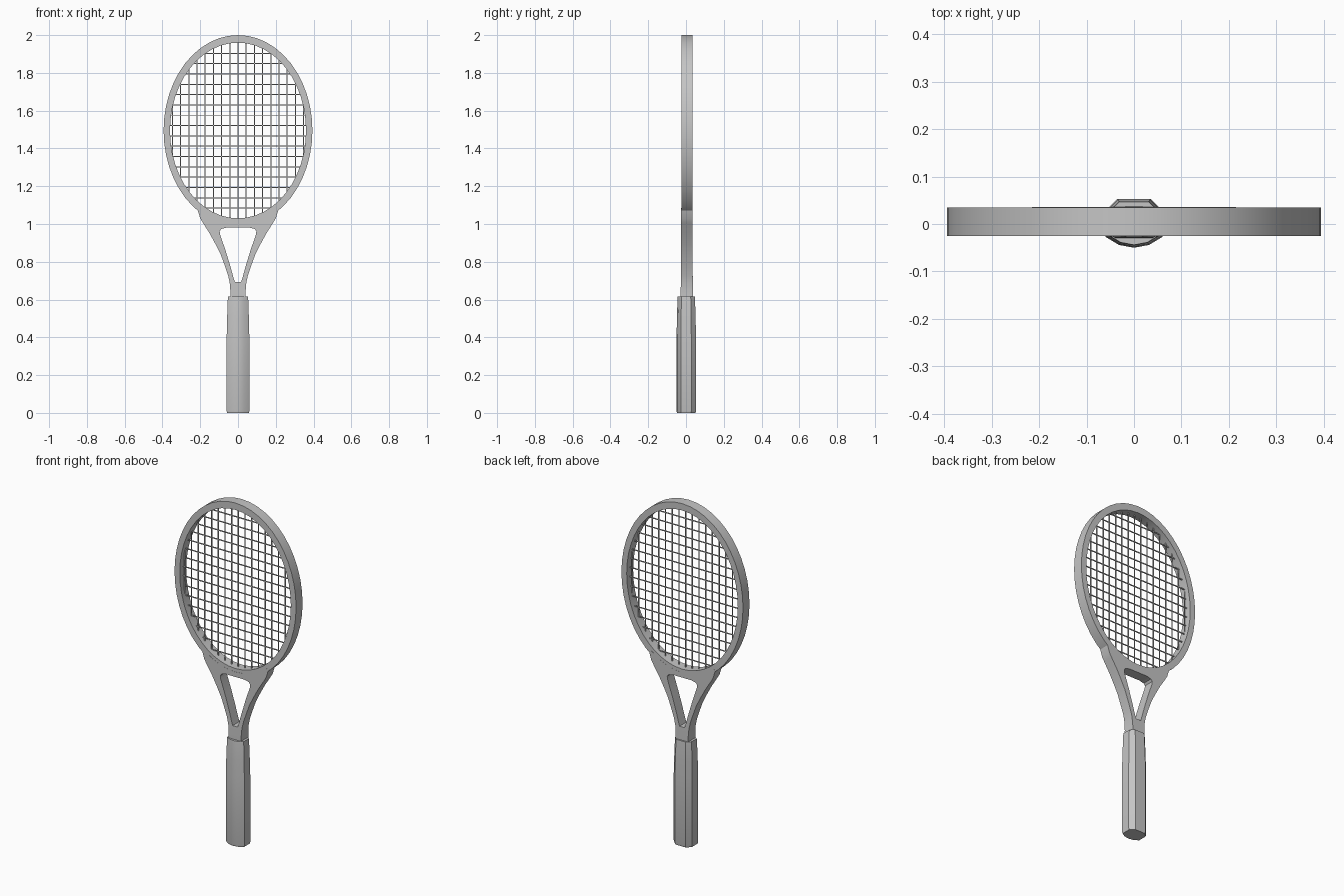
import bpy, bmesh, math
from mathutils import Matrix, Vector

cube = bpy.data.objects.get("Cube")
if cube:
    bpy.data.objects.remove(cube, do_unlink=True)


def material(name, value):
    m = bpy.data.materials.new(name)
    m.use_nodes = True
    colour = (value, value, value, 1)
    m.diffuse_color = colour
    m.node_tree.nodes["Principled BSDF"].inputs["Base Color"].default_value = colour
    return m


grey = material("racket grey", 0.56)


def add_object(name, bm, smooth=True):
    bmesh.ops.recalc_face_normals(bm, faces=bm.faces)
    mesh = bpy.data.meshes.new(name)
    bm.to_mesh(mesh)
    bm.free()
    mesh.materials.clear()
    mesh.materials.append(grey)
    ob = bpy.data.objects.new(name, mesh)
    bpy.context.collection.objects.link(ob)
    if smooth:
        bpy.ops.object.select_all(action='DESELECT')
        ob.select_set(True)
        bpy.context.view_layer.objects.active = ob
        bpy.ops.object.shade_smooth_by_angle(angle=math.radians(30))


def loft(bm, rings, closed):
    """Bridge a series of point rings; loop round or cap the ends."""
    rows = [[bm.verts.new(p) for p in ring] for ring in rings]
    n = len(rows[0])
    pairs = list(zip(rows, rows[1:] + rows[:1])) if closed else list(zip(rows, rows[1:]))
    for a, b in pairs:
        for i in range(n):
            j = (i + 1) % n
            bm.faces.new((a[i], a[j], b[j], b[i]))
    if not closed:
        bm.faces.new(rows[0])
        bm.faces.new(rows[-1])


MID_Y = 0.005
CENTRE = 1.495
INNER_X, INNER_Z = 0.36, 0.465

# Head frame: oval hoop with a flat rectangular section
bm = bmesh.new()
rings = []
for i in range(48):
    t = math.tau * i / 48
    c, s = math.cos(t), math.sin(t)
    rings.append([(rx * c, MID_Y + y, CENTRE + rz * s)
                  for rx, rz, y in ((0.394, 0.505, -0.03), (0.394, 0.505, 0.03),
                                    (INNER_X, INNER_Z, 0.03), (INNER_X, INNER_Z, -0.03))])
loft(bm, rings, True)
add_object("head_frame", bm)

# Throat: filled outline with a rounded triangular opening
side = [(0.215, 1.08), (0.2, 1.03), (0.185, 1.005), (0.15, 0.95), (0.12, 0.895),
        (0.092, 0.84), (0.07, 0.78), (0.053, 0.73), (0.044, 0.69), (0.04, 0.64), (0.04, 0.61)]
arc = []
for i in range(9):
    x = -0.2 + 0.05 * i
    arc.append((x, CENTRE - 0.485 * math.sqrt(1 - (x / 0.376) ** 2)))
hole = [(0.016, 0.692), (0.025, 0.72), (0.04, 0.775), (0.066, 0.86),
        (0.095, 0.945), (0.097, 0.962), (0.088, 0.974), (0.06, 0.981)]


def mirrored(points):
    return [(-x, z) for x, z in reversed(points)]


curve = bpy.data.curves.new("throat_outline", 'CURVE')
curve.dimensions = '2D'
curve.fill_mode = 'BOTH'
curve.extrude = 0.0305
for points in (side + mirrored(side) + arc, hole + mirrored(hole)):
    spline = curve.splines.new('POLY')
    spline.points.add(len(points) - 1)
    for p, (x, z) in zip(spline.points, points):
        p.co = (x, z, 0, 1)
    spline.use_cyclic_u = True
outline = bpy.data.objects.new("throat_outline", curve)
bpy.context.collection.objects.link(outline)
bpy.context.view_layer.update()
deps = bpy.context.evaluated_depsgraph_get()
flat_mesh = bpy.data.meshes.new_from_object(outline.evaluated_get(deps))
bpy.data.objects.remove(outline, do_unlink=True)
bm = bmesh.new()
bm.from_mesh(flat_mesh)
bpy.data.meshes.remove(flat_mesh)
bm.transform(Matrix.Rotation(math.pi / 2, 4, 'X'))
bmesh.ops.remove_doubles(bm, verts=bm.verts, dist=0.0001)
for v in bm.verts:  # the neck thickens slightly towards the grip
    swell = 1 + 0.1 * min(1, max(0, (0.73 - v.co.z) / 0.1))
    v.co.y = MID_Y * (2 - swell) + v.co.y * swell
add_object("throat", bm)

# Grip: faceted handle, tapering at the top, with a chamfered butt
half = [(0, -0.05), (0.032, -0.044), (0.06, -0.027), (0.06, 0.028), (0.035, 0.053)]
section = half + [(-x, y) for x, y in reversed(half[1:])]
bm = bmesh.new()
loft(bm, [[(x * k, y * k, z) for x, y in section]
          for z, k in ((0, 0.95), (0.01, 1.0), (0.4, 1.0), (0.5, 0.96),
                       (0.606, 0.9), (0.615, 0.88))], False)
add_object("grip", bm)


# Strings: thin bars spanning the oval
def bar(bm, centre, size):
    m = Matrix.Translation(centre) @ Matrix.Diagonal((*size, 1))
    bmesh.ops.create_cube(bm, size=1, matrix=m)


THICK = 0.005
bm = bmesh.new()
for k in range(-8, 9):
    x = 0.0434 * k
    h = INNER_Z * math.sqrt(1 - (x / INNER_X) ** 2) + 0.01
    bar(bm, Vector((x, MID_Y - 0.0015, CENTRE)), (THICK, THICK, 2 * h))
add_object("main_strings", bm, False)

bm = bmesh.new()
for k in range(-8, 8):
    z = 1.521 + 0.0546 * k
    w = INNER_X * math.sqrt(1 - ((z - CENTRE) / INNER_Z) ** 2) + 0.01
    bar(bm, Vector((0, MID_Y + 0.0015, z)), (2 * w, THICK, THICK))
add_object("cross_strings", bm, False)
